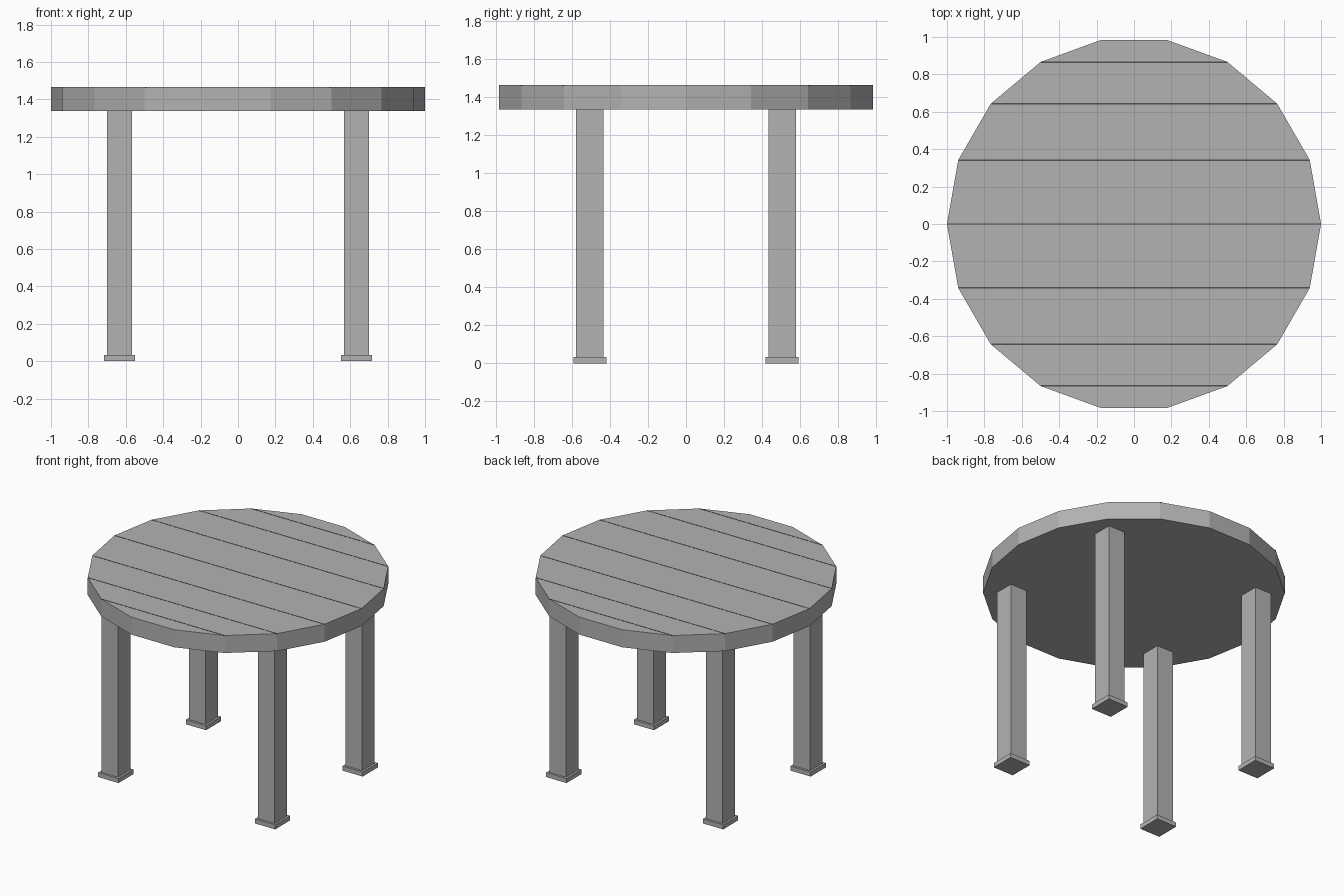
import bpy
import math

if "Cube" in bpy.data.objects:
    bpy.data.objects.remove(bpy.data.objects["Cube"])

TOP_Z0, TOP_Z1 = 1.337, 1.465
FOOT_H = 0.033


def material(name, value):
    mat = bpy.data.materials.new(name)
    mat.diffuse_color = (value, value, value, 1)
    mat.use_nodes = True
    mat.node_tree.nodes["Principled BSDF"].inputs["Base Color"].default_value = mat.diffuse_color
    return mat


GREY = material("grey", 0.45)
DARK = material("dark_seam", 0.08)


def box(name, center, size, mat):
    bpy.ops.mesh.primitive_cube_add(size=1, location=center)
    ob = bpy.context.object
    ob.name = name
    ob.scale = size
    bpy.ops.object.transform_apply(location=False, rotation=False, scale=True)
    ob.data.materials.append(mat)
    return ob


# 18-sided tabletop with a corner on the x axis
bpy.ops.mesh.primitive_cylinder_add(
    vertices=18, radius=1, depth=TOP_Z1 - TOP_Z0,
    location=(0, 0, (TOP_Z0 + TOP_Z1) / 2), rotation=(0, 0, math.pi / 2))
top = bpy.context.object
top.name = "tabletop"
top.data.materials.append(GREY)

# Thin dark plank seams joining opposite corners, almost flush with the top
for i in range(-3, 4):
    a = math.radians(20 * i)
    length = 2 * math.cos(a) - 0.006
    box(f"plank_seam_{i + 4}", (0, math.sin(a), TOP_Z1 - 0.002),
        (length, 0.008, 0.006), DARK)

# Four square legs, each on a small foot plate
for sy, fb in ((-1, "front"), (1, "back")):
    for sx, lr in ((-1, "left"), (1, "right")):
        x, y = 0.634 * sx, 0.506 * sy
        box(f"{fb}_{lr}_leg", (x, y, (FOOT_H + TOP_Z0) / 2),
            (0.134, 0.144, TOP_Z0 - FOOT_H), GREY)
        box(f"{fb}_{lr}_foot", (x, y, FOOT_H / 2),
            (0.164, 0.174, FOOT_H), GREY)
